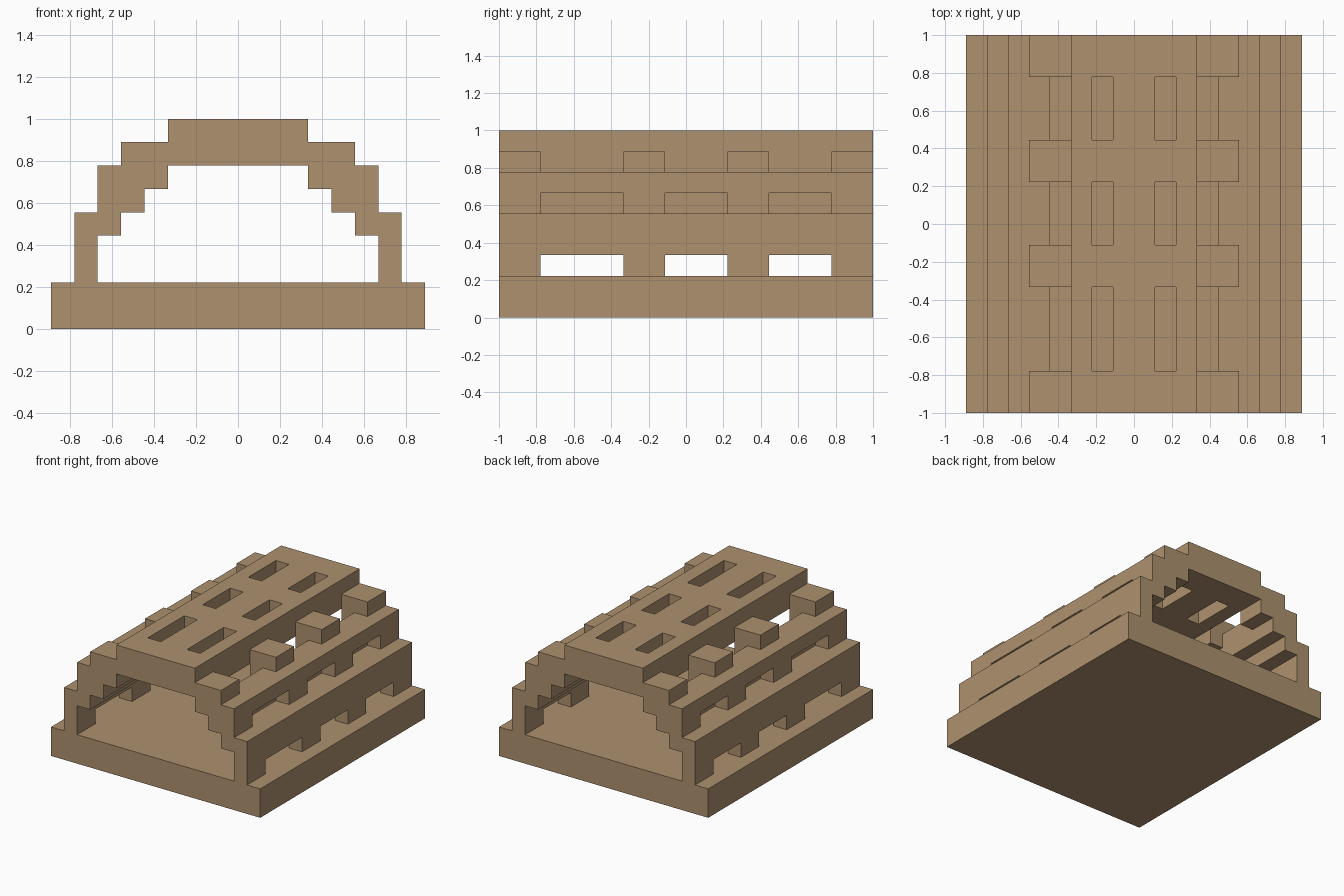
import bpy, bmesh

U = 1 / 9                                # module of the stepped structure
GAPS = [(-7, -3), (-1, 2), (4, 7)]       # openings along the length

if "Cube" in bpy.data.objects:
    bpy.data.objects.remove(bpy.data.objects["Cube"], do_unlink=True)

wood = bpy.data.materials.new("light_wood")
colour = (0.423, 0.283, 0.156, 1)
wood.use_nodes = True
wood.diffuse_color = colour
bsdf = next(n for n in wood.node_tree.nodes if n.type == "BSDF_PRINCIPLED")
bsdf.inputs["Base Color"].default_value = colour


def add_prism(bm, outline, y0, y1):
    """Extrude an x-z outline along y."""
    verts = [bm.verts.new((x * U, y0 * U, z * U)) for x, z in outline]
    face = bm.faces.new(verts)
    result = bmesh.ops.extrude_face_region(bm, geom=[face])
    moved = [g for g in result["geom"] if isinstance(g, bmesh.types.BMVert)]
    bmesh.ops.translate(bm, verts=moved, vec=(0, (y1 - y0) * U, 0))


def make_object(name, bm):
    bmesh.ops.recalc_face_normals(bm, faces=bm.faces[:])
    mesh = bpy.data.meshes.new(name)
    bm.to_mesh(mesh)
    bm.free()
    mesh.materials.append(wood)
    obj = bpy.data.objects.new(name, mesh)
    bpy.context.collection.objects.link(obj)
    return obj


def rect(x0, x1, z0, z1):
    return [(x0, z0), (x1, z0), (x1, z1), (x0, z1)]


def mirrored(outline):
    return [(-x, z) for x, z in reversed(outline)]


# Base slab
bm = bmesh.new()
add_prism(bm, rect(-8, 8, 0, 2), -9, 9)
make_object("base", bm)

# Stepped vault: half outline, outside going up then inside going down
outer = [(7, 2), (7, 5), (6, 5), (6, 7), (5, 7), (5, 8), (3, 8), (3, 9)]
inner = [(3, 7), (3, 6), (4, 6), (4, 5), (5, 5), (5, 4), (6, 4), (6, 2)]
bm = bmesh.new()
add_prism(bm, outer + mirrored(outer) + mirrored(inner) + inner[0:], -9, 9)
vault = make_object("stepped_vault", bm)

# Openings: low windows, wall recesses, gaps between blocks, roof slots
openings = [
    rect(5.5, 7.5, 1.5, 3),
    rect(5, 6.5, 5, 6),
    [(3, 5.5), (4, 5.5), (4, 7), (5.5, 7), (5.5, 8.5), (3, 8.5)],
    rect(1, 2, 6.5, 9.5),
]
bm = bmesh.new()
for y0, y1 in GAPS:
    for outline in openings:
        add_prism(bm, outline, y0, y1)
        add_prism(bm, mirrored(outline), y0, y1)
cutter = make_object("opening_cutter", bm)
cutter.hide_render = True

cut = vault.modifiers.new("openings", "BOOLEAN")
cut.operation = "DIFFERENCE"
cut.solver = "EXACT"
cut.object = cutter

# Apply the cut and remove the helper
bpy.context.view_layer.update()
graph = bpy.context.evaluated_depsgraph_get()
result = bpy.data.meshes.new_from_object(vault.evaluated_get(graph))
vault.modifiers.clear()
vault.data = result
bpy.data.objects.remove(cutter, do_unlink=True)
